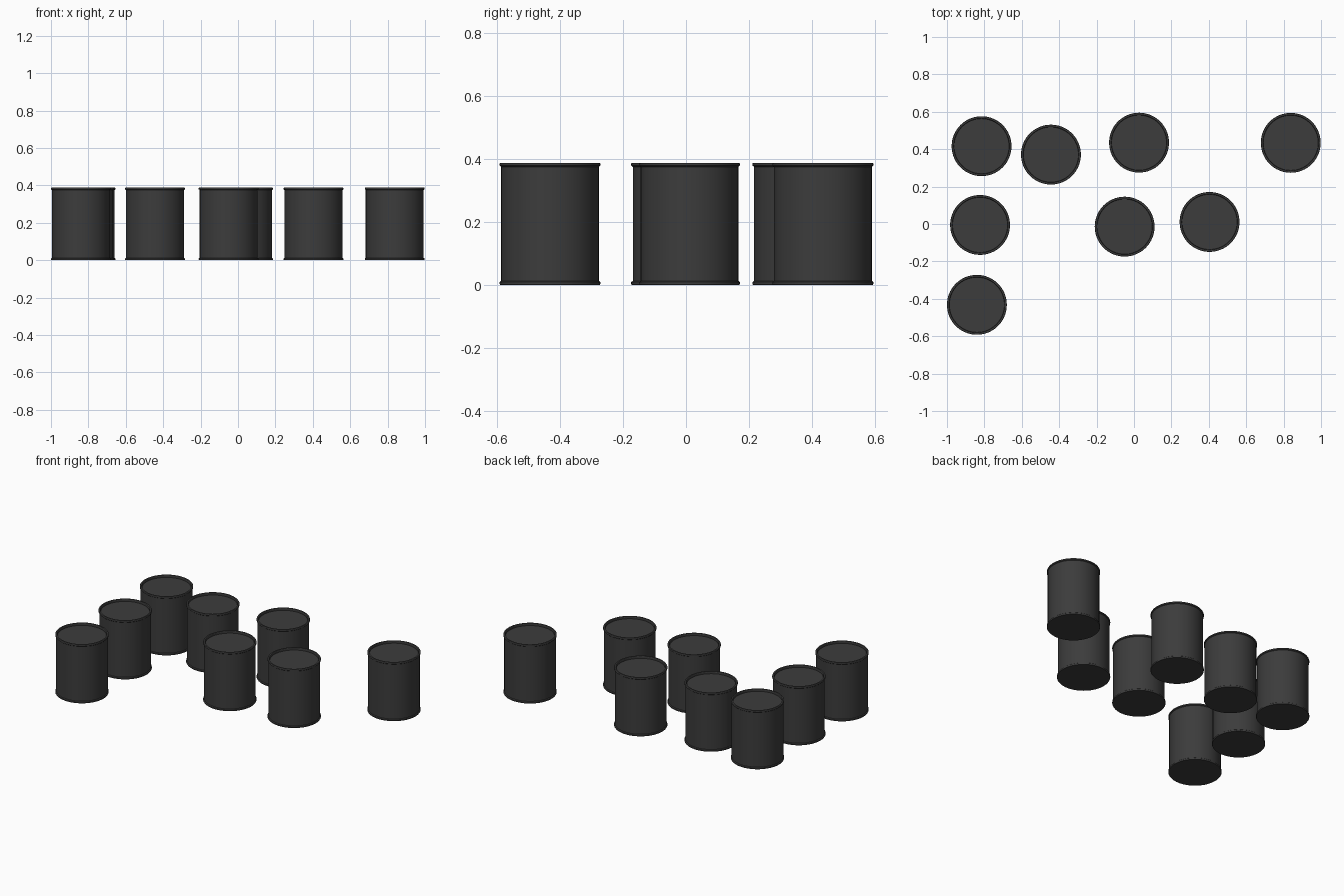
import bpy, math

if "Cube" in bpy.data.objects:
    bpy.data.objects.remove(bpy.data.objects["Cube"])

R, BODY, H = 0.16, 0.155, 0.388
SIDES = 64

mat = bpy.data.materials.new("dark_grey")
mat.diffuse_color = (0.045, 0.045, 0.045, 1)
mat.use_nodes = True
mat.node_tree.nodes["Principled BSDF"].inputs["Base Color"].default_value = mat.diffuse_color

# half profile (radius, height): bottom rim, wall, top rim, recessed lid
profile = [(R - 0.002, 0), (R, 0.003), (R, 0.009), (BODY, 0.013),
           (BODY, H - 0.013), (R, H - 0.009), (R, H - 0.003), (R - 0.002, H),
           (0.149, H), (0.147, H - 0.003), (0.147, H - 0.014)]


def drum_mesh():
    verts, faces = [], []
    for r, z in profile:
        for i in range(SIDES):
            a = 2 * math.pi * i / SIDES
            verts.append((r * math.cos(a), r * math.sin(a), z))
    for k in range(len(profile) - 1):
        for i in range(SIDES):
            j = (i + 1) % SIDES
            faces.append((k * SIDES + i, k * SIDES + j,
                          (k + 1) * SIDES + j, (k + 1) * SIDES + i))
    # flat base and lid
    faces.append(tuple(reversed(range(SIDES))))
    last = (len(profile) - 1) * SIDES
    faces.append(tuple(range(last, last + SIDES)))
    mesh = bpy.data.meshes.new("drum")
    mesh.from_pydata(verts, [], faces)
    mesh.materials.append(mat)
    return mesh


# scattered drums sharing one mesh
spots = [(-0.815, 0.416), (-0.444, 0.371), (0.027, 0.435), (0.838, 0.434),
         (-0.823, -0.005), (-0.05, -0.014), (0.404, 0.011), (-0.84, -0.432)]
mesh = drum_mesh()
for n, (x, y) in enumerate(spots, 1):
    drum = bpy.data.objects.new(f"drum_{n}", mesh)
    drum.location = (x, y, 0)
    bpy.context.collection.objects.link(drum)

# smooth wall, crisp rims
bpy.context.view_layer.objects.active = drum
drum.select_set(True)
mesh.shade_smooth()
mesh.set_sharp_from_angle(angle=math.radians(30))
